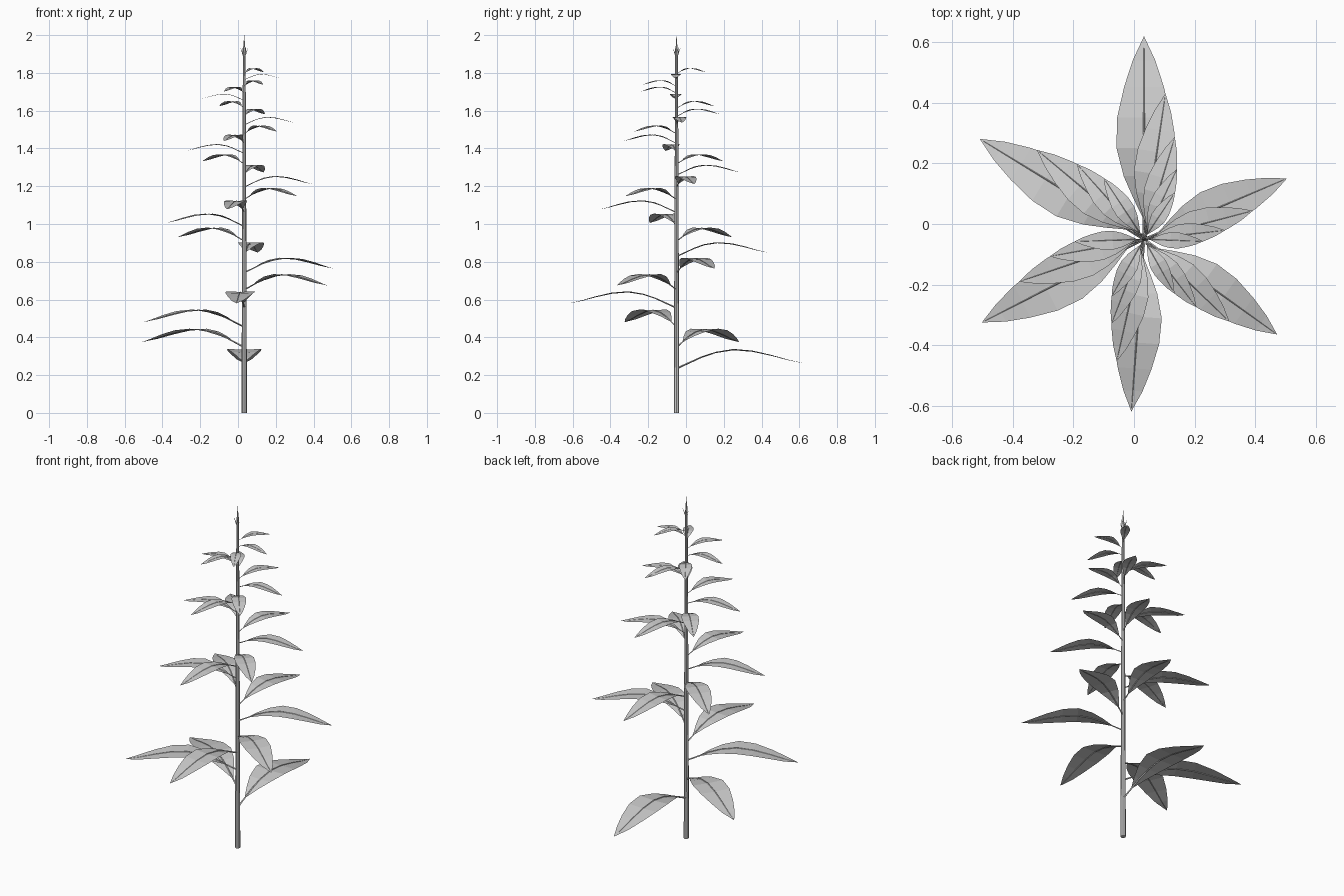
import bpy, bmesh, math
from mathutils import Vector, Matrix

if "Cube" in bpy.data.objects:
    bpy.data.objects.remove(bpy.data.objects["Cube"])

AX, AY = 0.033, -0.05         # stem axis
RATIO = 0.9478                # each leaf and gap shrinks by this much
STEP = math.radians(58.6)     # spiral turn between leaves

# leaf outline: distance along leaf, height, half width (all per unit length)
BLADE = [(0.11, 0.050, 0.008), (0.20, 0.091, 0.052), (0.31, 0.127, 0.100),
         (0.45, 0.149, 0.136), (0.60, 0.136, 0.132), (0.75, 0.103, 0.098),
         (0.88, 0.068, 0.056), (1.0, 0.043, 0.0)]
# rib: distance, height, radius
RIB = [(0.0, 0.0, 0.008), (0.11, 0.050, 0.007), (0.20, 0.091, 0.006),
       (0.31, 0.127, 0.005), (0.45, 0.149, 0.005), (0.60, 0.136, 0.004),
       (0.75, 0.103, 0.003), (0.88, 0.068, 0.002), (0.98, 0.047, 0.001)]


def finish(bm, name):
    mesh = bpy.data.meshes.new(name)
    bm.to_mesh(mesh)
    bm.free()
    ob = bpy.data.objects.new(name, mesh)
    bpy.context.collection.objects.link(ob)
    return ob


def bridge(bm, rings, closed=True):
    for a, b in zip(rings, rings[1:]):
        n = len(a)
        for i in range(n if closed else n - 1):
            j = (i + 1) % n
            bm.faces.new((a[i], a[j], b[j], b[i]))


def stalk(name, profile, sides):
    """Upright tapered tube on the plant axis from (radius, z) pairs."""
    bm = bmesh.new()
    rings = [[bm.verts.new((AX + r * math.cos(2 * math.pi * i / sides),
                            AY + r * math.sin(2 * math.pi * i / sides), z))
              for i in range(sides)] for r, z in profile]
    bridge(bm, rings)
    bm.faces.new(rings[0][::-1])
    bm.faces.new(rings[-1])
    return finish(bm, name)


def leaf(name, length, angle, z):
    bm = bmesh.new()
    # blade: two flat strips either side of the rib, facing up
    rows = []
    for t, h, w in BLADE[:-1]:
        rows.append([bm.verts.new((t, s * w, h + abs(s) * w * 0.04)) for s in (1, 0, -1)])
    bridge(bm, rows[::-1], closed=False)
    tip = bm.verts.new((BLADE[-1][0], 0, BLADE[-1][1]))
    for a, b in zip(rows[-1], rows[-1][1:]):
        bm.faces.new((b, tip, a))
    # leaf stalk running on as the midrib
    rings = [[bm.verts.new((t, r * y, h + r * zz))
              for y, zz in ((1, 0), (0, 1), (-1, 0), (0, -1))] for t, h, r in RIB]
    bridge(bm, rings)
    bmesh.ops.recalc_face_normals(bm, faces=[f for f in bm.faces if f.index >= 0 and
                                             any(v in rings[0] for v in f.verts)])
    m = (Matrix.Translation(Vector((AX, AY, z))) @ Matrix.Rotation(angle, 4, 'Z')
         @ Matrix.Scale(length, 4))
    bmesh.ops.transform(bm, matrix=m, verts=bm.verts)
    return finish(bm, name)


# stem
stalk("stem", [(0.014, 0), (0.013, 0.5), (0.011, 1.0), (0.009, 1.5), (0.007, 1.91)], 8)

# spiral of shrinking leaves
for k in range(25):
    s = RATIO ** k
    leaf(f"leaf_{k + 1}", 0.67 * s, math.pi / 2 + STEP * k,
         0.235 + 0.1126 * (1 - s) / (1 - RATIO))

# closed bud tip
stalk("bud", [(0.007, 1.90), (0.006, 1.93), (0.003, 1.965), (0.0006, 2.0)], 6)

# small upright leaflets round the bud
for i in range(4):
    bm = bmesh.new()
    pts = [(0.004, 0.002, 1.885), (0.009, 0.006, 1.90), (0.014, 0.004, 1.915)]
    rows = [[bm.verts.new((r, s * w, z)) for s in (-1, 1)] for r, w, z in pts]
    for a, b in zip(rows, rows[1:]):
        bm.faces.new((a[0], a[1], b[1], b[0]))
    bm.faces.new((rows[-1][0], rows[-1][1], bm.verts.new((0.023, 0, 1.935))))
    bmesh.ops.transform(bm, verts=bm.verts, matrix=Matrix.Translation((AX, AY, 0))
                        @ Matrix.Rotation(math.pi / 2 * i + 0.4, 4, 'Z'))
    finish(bm, f"bud_leaflet_{i + 1}")
